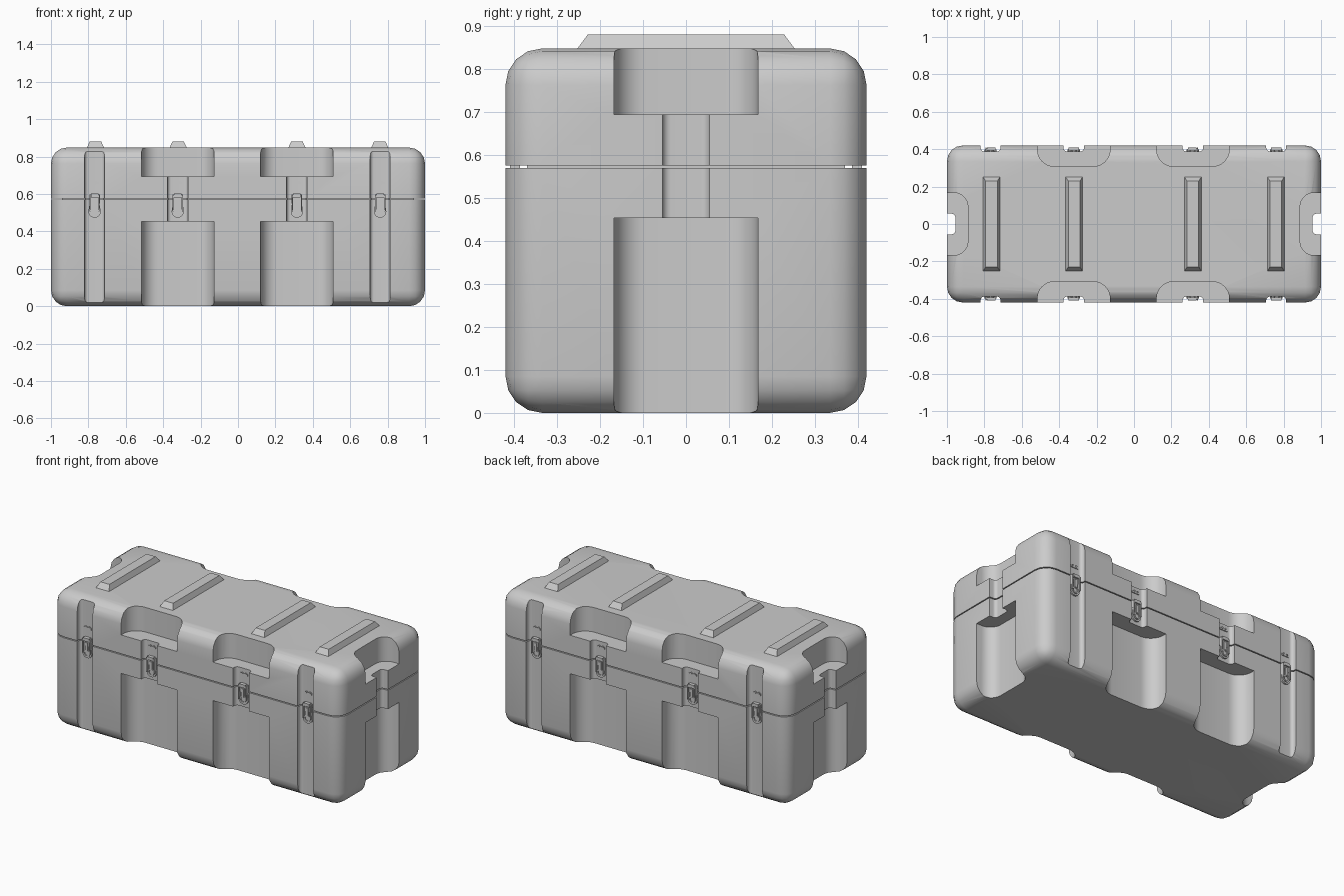
import bpy, bmesh, math
from mathutils import Matrix, Vector

if "Cube" in bpy.data.objects:
    bpy.data.objects.remove(bpy.data.objects["Cube"], do_unlink=True)


def material(name, rgb):
    m = bpy.data.materials.new(name)
    m.use_nodes = True
    m.diffuse_color = (*rgb, 1)
    m.node_tree.nodes["Principled BSDF"].inputs["Base Color"].default_value = (*rgb, 1)
    return m


GREY = material("light grey", (0.6, 0.6, 0.6))
HALF_L, HALF_W, HEIGHT, SEAM = 1.0, 0.42, 0.848, 0.573


def finish(name, bm, matrix=Matrix()):
    bmesh.ops.recalc_face_normals(bm, faces=bm.faces)
    mesh = bpy.data.meshes.new(name)
    bm.to_mesh(mesh)
    bm.free()
    mesh.materials.append(GREY)
    obj = bpy.data.objects.new(name, mesh)
    bpy.context.collection.objects.link(obj)
    obj.matrix_world = matrix
    return obj


def smooth(obj, angle=35):
    bpy.ops.object.select_all(action="DESELECT")
    obj.select_set(True)
    bpy.context.view_layer.objects.active = obj
    bpy.ops.object.shade_smooth_by_angle(angle=math.radians(angle))


def add_box(bm, size, centre):
    m = Matrix.Translation(centre) @ Matrix.Diagonal((*size, 1))
    return bmesh.ops.create_cube(bm, size=1, matrix=m)["verts"]


def add_prism(bm, points, direction):
    face = bm.faces.new([bm.verts.new(p) for p in points])
    new = bmesh.ops.extrude_face_region(bm, geom=[face])["geom"]
    bmesh.ops.translate(bm, vec=direction, verts=[v for v in new if isinstance(v, bmesh.types.BMVert)])


def arc(cx, cy, r, start, end, n=8):
    steps = [math.radians(start + (end - start) * i / n) for i in range(n + 1)]
    return [(cx + r * math.cos(a), cy + r * math.sin(a)) for a in steps]


# Placement on a wall: local +y points into the case
def on_wall(wall, along):
    turn = Matrix.Rotation(math.radians(90 * wall), 4, "Z")
    reach = HALF_L if wall % 2 else HALF_W
    return turn @ Matrix.Translation((along, -reach, 0))


def groove_cutter(wall, along, half, depth, radius, z0, z1):
    outline = [(-half, -0.1), (half, -0.1)]
    outline += arc(half - radius, depth - radius, radius, 0, 90)
    outline += arc(radius - half, depth - radius, radius, 90, 180)
    bm = bmesh.new()
    add_prism(bm, [(x, y, z0) for x, y in outline], (0, 0, z1 - z0))
    obj = finish("cutter", bm, on_wall(wall, along))
    obj.hide_render = True
    return obj


# Recesses and strap channels on all four walls
POCKETS, OUTER = (-0.322, 0.315), (-0.767, 0.76)
cutters = []
places = [(0, x) for x in POCKETS] + [(2, -x) for x in POCKETS] + [(1, 0), (3, 0)]
for wall, along in places:
    end = wall % 2
    half, radius = (0.167, 0.075) if end else (0.194, 0.09)
    cutters.append(groove_cutter(wall, along, half, 0.112, radius, -0.1, 0.453))
    cutters.append(groove_cutter(wall, along, half, 0.112, radius, 0.694, 1))
    cutters.append(groove_cutter(wall, along, 0.055, 0.045 if end else 0.032, 0.02, -0.2, 1.1))
for wall, sign in ((0, 1), (2, -1)):
    for x in OUTER:
        cutters.append(groove_cutter(wall, x * sign, 0.053, 0.032, 0.02, -0.2, 1.1))


# Shell halves: one rounded box, split at the seam and carved
def shell(name, seam, keep_top):
    bm = bmesh.new()
    add_box(bm, (2 * HALF_L, 2 * HALF_W, HEIGHT), (0, 0, HEIGHT / 2))
    bmesh.ops.bevel(bm, geom=bm.edges[:], offset=0.085, segments=4, profile=0.5, affect="EDGES")
    bmesh.ops.bisect_plane(bm, geom=bm.verts[:] + bm.edges[:] + bm.faces[:], plane_co=(0, 0, seam),
                           plane_no=(0, 0, 1), clear_inner=keep_top, clear_outer=not keep_top)
    bmesh.ops.holes_fill(bm, edges=[e for e in bm.edges if e.is_boundary])
    obj = finish(name, bm)
    for c in cutters:
        mod = obj.modifiers.new("carve", "BOOLEAN")
        mod.object, mod.operation, mod.solver = c, "DIFFERENCE", "EXACT"
    bpy.context.view_layer.update()
    carved = bpy.data.meshes.new_from_object(obj.evaluated_get(bpy.context.evaluated_depsgraph_get()))
    obj.modifiers.clear()
    obj.data = carved
    smooth(obj)


shell("base_shell", SEAM - 0.003, False)
shell("lid_shell", SEAM + 0.003, True)
for c in cutters:
    bpy.data.objects.remove(c, do_unlink=True)

# Gasket closing the gap at the seam
bm = bmesh.new()
add_box(bm, (1.88, 0.74, 0.02), (0, 0, SEAM))
finish("seam_gasket", bm)

# Tapered ribs on the lid
for i, x in enumerate((-0.762, -0.32, 0.315, 0.758)):
    bm = bmesh.new()
    for v in add_box(bm, (0.1, 0.52, 0.042), (x, 0, 0.859)):
        if v.co.z > 0.86:
            v.co.x = x + (v.co.x - x) * 0.62
            v.co.y *= 0.88
    finish(f"lid_rib_{i + 1}", bm)


# Toggle latches, built around a channel floor
def latch(name, wall, along):
    bm = bmesh.new()
    floor = 0.032
    lever = arc(0, 0.506, 0.033, 180, 360, 10) + [(0.026, 0.55), (-0.026, 0.55)]
    add_prism(bm, [(x, floor + 0.002, z) for x, z in lever], (0, -0.012, 0))
    add_box(bm, (0.056, 0.014, 0.05), (0, floor - 0.005, 0.573))
    add_box(bm, (0.04, 0.024, 0.02), (0, floor - 0.01, 0.592))
    add_box(bm, (0.05, 0.006, 0.012), (0, floor - 0.002, 0.658))
    for side in (-1, 1):
        add_box(bm, (0.007, 0.022, 0.09), (side * 0.024, floor - 0.01, 0.55))
        bmesh.ops.create_cone(bm, cap_ends=True, segments=10, radius1=0.006, radius2=0.006, depth=0.01,
                              matrix=Matrix.Translation((side * 0.012, floor - 0.003, 0.664))
                              @ Matrix.Rotation(math.pi / 2, 4, "X"))
    # Pull ring and centre strap
    outer, inner = arc(0, 0.505, 0.022, 0, 360, 16), arc(0, 0.505, 0.014, 0, 360, 16)
    for i in range(16):
        quad = (outer[i], outer[i + 1], inner[i + 1], inner[i])
        add_prism(bm, [(x, floor - 0.008, z) for x, z in quad], (0, -0.008, 0))
    add_box(bm, (0.018, 0.012, 0.05), (0, floor - 0.012, 0.548))
    smooth(finish(name, bm, on_wall(wall, along)))


for wall, sign, side in ((0, 1, "front"), (2, -1, "back")):
    for i, x in enumerate((OUTER[0], POCKETS[0], POCKETS[1], OUTER[1])):
        latch(f"{side}_latch_{i + 1}", wall, x * sign)
